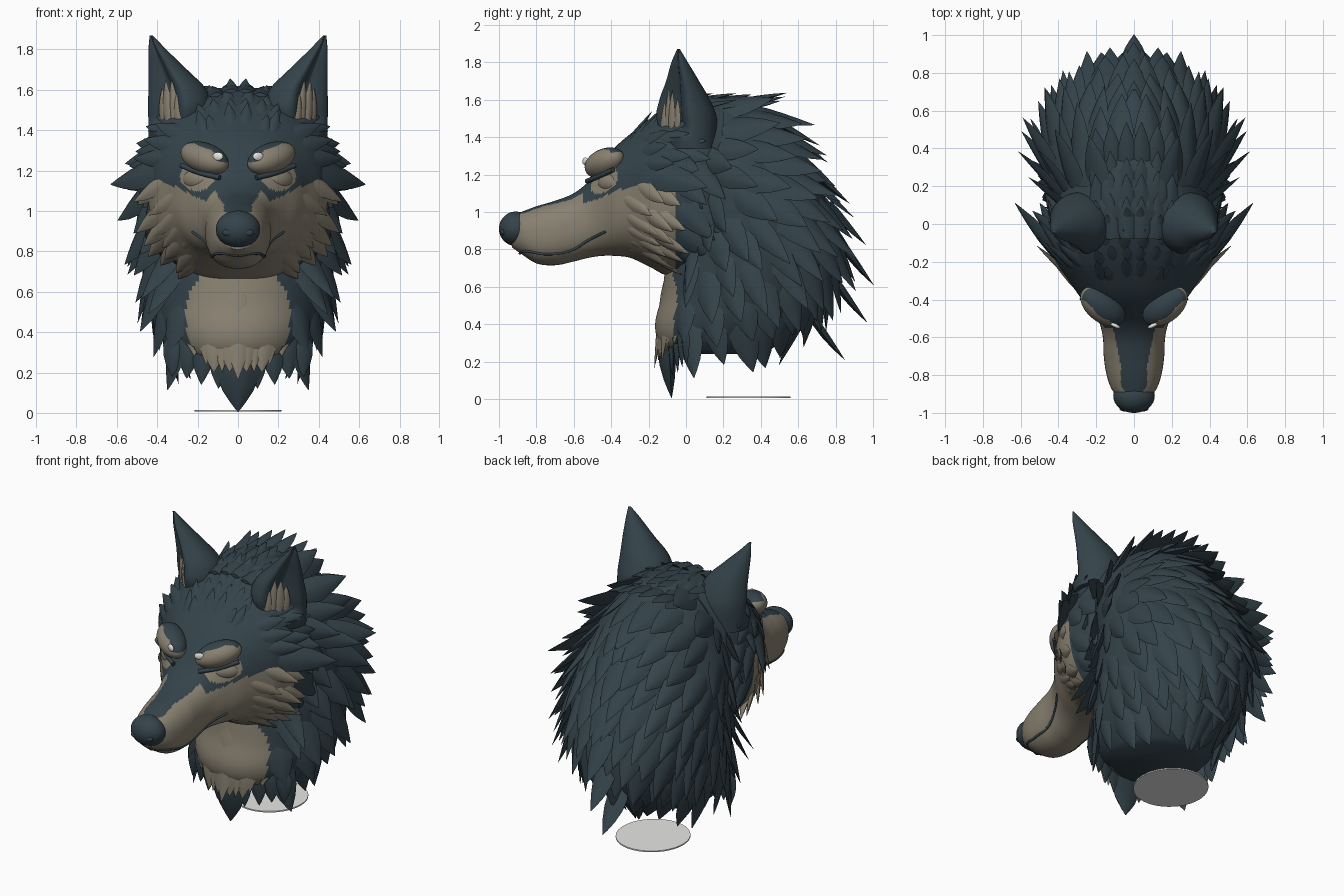
import bpy, bmesh, math, random
from mathutils import Vector as V

random.seed(4)
if bpy.data.objects.get("Cube"):
    bpy.data.objects.remove(bpy.data.objects["Cube"])


def material(name, rgb):
    m = bpy.data.materials.new(name)
    m.use_nodes = True
    m.diffuse_color = (*rgb, 1)
    m.node_tree.nodes["Principled BSDF"].inputs["Base Color"].default_value = (*rgb, 1)
    return m


SLATE = material("slate fur", (0.034, 0.056, 0.069))
CREAM = material("cream fur", (0.25, 0.22, 0.165))
WHITE = material("white", (0.8, 0.8, 0.78))


def finish(name, bm, mats, rule=None):
    bmesh.ops.recalc_face_normals(bm, faces=bm.faces)
    if rule:
        for f in bm.faces:
            f.material_index = rule(f.calc_center_median())
    me = bpy.data.meshes.new(name)
    bm.to_mesh(me)
    bm.free()
    for m in mats:
        me.materials.append(m)
    ob = bpy.data.objects.new(name, me)
    bpy.context.collection.objects.link(ob)
    bpy.ops.object.select_all(action="DESELECT")
    ob.select_set(True)
    bpy.context.view_layer.objects.active = ob
    bpy.ops.object.shade_smooth_by_angle(angle=math.radians(50))


def loft(bm, rings):
    rows = [[bm.verts.new(p) for p in r] for r in rings]
    n = len(rows[0])
    for a, b in zip(rows, rows[1:]):
        for i in range(n):
            bm.faces.new((a[i], a[(i + 1) % n], b[(i + 1) % n], b[i]))
    bm.faces.new(rows[0])
    bm.faces.new(rows[-1])


def sample(table, k):
    """Smoothly interpolate the columns of a table keyed by its first column."""
    last = len(table) - 1
    k = min(max(k, table[0][0]), table[-1][0])
    i = max(j for j in range(last) if table[j][0] <= k)
    a, b = table[i], table[i + 1]
    h = b[0] - a[0]
    t = (k - a[0]) / h

    def slope(j, c):
        p, q = table[max(j - 1, 0)], table[min(j + 1, last)]
        return (q[c] - p[c]) / (q[0] - p[0]) * h
    return [a[c] * (2*t**3 - 3*t*t + 1) + b[c] * (3*t*t - 2*t**3)
            + slope(i, c) * (t**3 - 2*t*t + t) + slope(i + 1, c) * (t**3 - t*t)
            for c in range(1, len(a))]


def spw(v, p=0.85):
    return math.copysign(abs(v) ** p, v)


# Neck: height, front, back, half width
NECK = [(.24, -.06, .42, .26), (.3, -.14, .5, .32), (.4, -.165, .62, .38), (.55, -.13, .74, .43),
        (.7, -.11, .8, .455), (.85, -.08, .82, .47), (1, -.05, .78, .475), (1.15, -.08, .71, .455),
        (1.3, -.12, .62, .39), (1.42, -.12, .54, .33), (1.52, -.08, .45, .25), (1.61, 0, .34, .15)]
# Face: depth, bottom, top, half width
FACE = [(-.93, .81, .98, .07), (-.88, .775, 1, .115), (-.8, .725, 1.03, .145), (-.7, .715, 1.06, .16),
        (-.6, .735, 1.1, .165), (-.52, .755, 1.165, .185), (-.45, .765, 1.26, .23),
        (-.38, .765, 1.345, .29), (-.3, .755, 1.415, .345), (-.2, .71, 1.49, .415),
        (-.1, .66, 1.55, .445), (.05, .66, 1.61, .435), (.2, .7, 1.61, .38)]
CHEEK_LINE = [(-.93, .985), (-.7, 1.02), (-.5, 1.06), (-.35, 1.12), (-.1, 1.15)]


def neck_point(z, a):
    f, b, w = sample(NECK, z)
    return V((w * math.sin(a), (f + b) / 2 - (b - f) / 2 * math.cos(a), z))


def face_point(y, a):
    lo, hi, w = sample(FACE, y)
    return V((w * spw(math.cos(a)), y, (lo + hi) / 2 + (hi - lo) / 2 * spw(math.sin(a))))


def normal(fn, u, a, centre):
    e = 0.01
    n = (fn(u + e, a) - fn(u - e, a)).cross(fn(u, a + e) - fn(u, a - e)).normalized()
    return n if n.dot(fn(u, a) - centre) > 0 else -n


def neck_colour(c):
    return int(c.y < .06 and (c.x / .26) ** 2 + ((c.z - .48) / .29) ** 2 < 1)


def face_colour(c):
    cheek = c.y < -.06 and c.z < sample(CHEEK_LINE, c.y)[0]
    muzzle = c.y < -.55 and abs(c.x) > .07 + .2 * max(0, c.y + .75)
    eye = c.y < -.3 and ((abs(c.x) - .2) / .085) ** 2 + ((c.z - 1.17) / .07) ** 2 < 1
    return int(cheek or muzzle or eye)


def steps(lo, hi, n):
    return [lo + (hi - lo) * i / n for i in range(n + 1)]


turn = [math.tau * i / 128 for i in range(128)]
bm = bmesh.new()
loft(bm, [[neck_point(z, a) for a in turn] for z in steps(.24, 1.61, 60)])
finish("neck", bm, [SLATE, CREAM], neck_colour)
bm = bmesh.new()
loft(bm, [[face_point(y, a) for a in turn] for y in steps(-.93, .2, 110)])
finish("face", bm, [SLATE, CREAM], face_colour)


# Fur tufts: curved, tapering leaves with a raised middle
def tuft(bm, p, d, n, length, width, lift=.25, thick=.4):
    d = d.normalized()
    n = (n - d * n.dot(d)).normalized()
    s = d.cross(n)
    rings = []
    for t, w in ((0, .7), (.2, 1), (.45, .92), (.7, .62), (.88, .28), (1, .02)):
        c = p + d * length * t + n * length * lift * t ** 1.4
        rings.append([c + s * width * w * u + n * width * thick * w * v for u, v in
                      ((-1, 0), (-.5, .75), (0, 1), (.5, .75), (1, 0), (0, -.6))])
    loft(bm, rings)


def pair(bm, p, d, n, *shape):
    for sx in (1, -1):
        tuft(bm, *[V((v.x * sx, v.y, v.z)) for v in (p, d, n)], *shape)


def jitter(v, r):
    return v + random.uniform(-r, r)


# Mane: rows that sweep back at the crown and hang lower down
bm = bmesh.new()
for row, z0 in enumerate(steps(.43, 1.54, 10)):
    count = 9 if z0 < 1.35 else 7
    for i in range(count):
        a = math.pi * (i + (.25 if row % 2 else .75)) / count
        z, a = jitter(z0, .03), jitter(a, .07)
        p = neck_point(z, a)
        if (p.y < 0 and z > .68) or (p.y < 0 and p.x < .27) or (p.y < .13 and z > 1.3):
            continue
        n = normal(neck_point, z, a, V((0, .3, z - .1)))
        w = (z - .4) / 1.2
        flow = V((0, .25 + 1.1 * w * w, w - 1))
        size, lift = (.26, .2) if z < .6 else (.3, .27)
        pair(bm, p - n * .02, flow - n * flow.dot(n), n, jitter(size, .04), jitter(.074, .012), jitter(lift, .07), .35)
for z in steps(.45, 1.45, 5):
    p, n = neck_point(z, math.pi), V((0, 1, .2))
    tuft(bm, p, V((0, .3 + .5 * max(0, z - .9), -.8)), n, .29, .07, .3)
for y in (-.08, .04, .16, .3):
    for x in (.035, .11, .18):
        pair(bm, V((x, y, 1.6 - x * .25)), V((x * .5, 1, .03)), V((x, 0, 1)), jitter(.22, .03), .05, .16)
finish("mane_fur", bm, [SLATE])

# Pointed fur below the chest
bm = bmesh.new()
tuft(bm, V((0, -.1, .34)), V((0, .13, -1)), V((0, -1, 0)), .335, .12, .06, .5)
for x, drop in ((.09, .25), (.17, .23), (.24, .2), (.31, .19)):
    pair(bm, V((x, -.11 + x * .35, .37)), V((x * .25, .08, -1)), V((x, -1, 0)), drop, .06, .05)
finish("chest_point_fur", bm, [SLATE])

# Cream bib locks, rising out of the chest
bm = bmesh.new()
tuft(bm, V((0, -.09, .66)), V((0, -.1, -1)), V((0, -1, 0)), .5, .09, .06, .35)
for x, z, size in ((.075, .62, .42), (.15, .58, .34), (.21, .52, .24), (.04, .48, .28), (.115, .44, .24)):
    y = -.1 + x * x * 1.7 - (.62 - z) * .12
    pair(bm, V((x, y, z)), V((x * .1, -.07, -1)), V((x, -1, 0)), size, .07, .05, .35)
finish("bib_fur", bm, [CREAM])


def face_tufts(bm, ys, angles, flow, length, width, lift):
    for j, y0 in enumerate(ys):
        for deg in angles:
            a, y = math.radians(jitter(deg + 5 * (j % 2), 3)), jitter(y0, .015)
            n = normal(face_point, y, a, V((0, y + .15, 1.05)))
            f = V(flow)
            pair(bm, face_point(y, a) - n * .014, f - n * f.dot(n), n, jitter(length, .03), width, lift)


# Cheek fur
bm = bmesh.new()
face_tufts(bm, (-.33, -.25, -.18), (-62, -45, -29, -14, 2), (.35, .75, -.42), .215, .044, .12)
finish("cheek_fur", bm, [CREAM])

# Temple, cheek flap and forehead fur
bm = bmesh.new()
face_tufts(bm, (-.24, -.15, -.05), (24, 36, 48), (.3, .85, -.15), .2, .045, .12)
face_tufts(bm, (-.3, -.22, -.14, -.05), (62, 73, 84), (.1, 1, .6), .14, .036, .22)
face_tufts(bm, (-.04, .04), (-58, -42, -26, -10, 6), (.2, .6, -.6), .25, .065, .22)
pair(bm, V((.36, -.2, 1.21)), V((.26, .31, -.08)), V((.7, -.5, .4)), .42, .085, .02)
pair(bm, V((.36, -.1, 1.27)), V((.2, .2, -.06)), V((.7, -.4, .5)), .25, .07, .03)
finish("temple_fur", bm, [SLATE])

# Ears: cones hollowed on the front outer side
EAR = [(1.34, .3, .03, .14, .13), (1.5, .29, 0, .162, .165), (1.6, .302, -.01, .147, .138),
       (1.7, .35, -.02, .098, .09), (1.8, .4, -.035, .045, .045), (1.87, .43, -.04, .008, .008)]
for side, sx in (("left", 1), ("right", -1)):
    bm = bmesh.new()
    rings = []
    for z in steps(1.34, 1.87, 28):
        cx, cy, rx, ry = sample(EAR, z)
        ring = []
        for a in turn:
            gap = abs((a - math.radians(-46) + math.pi) % math.tau - math.pi)
            k = 1 - .72 * math.exp(-(gap / .72) ** 4) * min(1, max(0, (z - 1.4) / .06))
            ring.append((sx * (cx + rx * k * math.cos(a)), cy + ry * k * math.sin(a), z))
        rings.append(ring)
    loft(bm, rings)
    finish(side + "_ear", bm, [SLATE])
bm = bmesh.new()
for x, y, z, size in ((.295, -.12, 1.44, .14), (.315, -.1, 1.44, .21), (.345, -.08, 1.45, .2), (.365, -.05, 1.45, .16)):
    pair(bm, V((x, y, z)), V((.02, .1, 1)), V((.6, -.8, 0)), size, .03, .08)
finish("inner_ear_fur", bm, [CREAM])


def blob(name, loc, size, mat, yaw=0, tilt=0):
    bpy.ops.mesh.primitive_uv_sphere_add(segments=48, ring_count=24, location=loc, rotation=(0, tilt, yaw))
    ob = bpy.context.object
    ob.name, ob.scale = name, size
    ob.data.materials.append(mat)
    bpy.ops.object.shade_smooth()
    return ob


def tube(name, points, radius, mat):
    cu = bpy.data.curves.new(name, "CURVE")
    cu.dimensions, cu.bevel_depth, cu.use_fill_caps = "3D", radius, True
    sp = cu.splines.new("BEZIER")
    sp.bezier_points.add(len(points) - 1)
    for b, p in zip(sp.bezier_points, points):
        b.co, b.handle_left_type, b.handle_right_type = p, "AUTO", "AUTO"
    cu.materials.append(mat)
    bpy.context.collection.objects.link(bpy.data.objects.new(name, cu))


def lip_point(y, z):
    lo, hi, w = sample(FACE, y)
    s = min(1, abs((z - (lo + hi) / 2) / ((hi - lo) / 2))) ** (1 / .85)
    return w * spw(math.sqrt(1 - s * s))


# Nose, brows, eyes and mouth
blob("nose", (0, -.91, .91), (.11, .09, .092), SLATE)
for side, sx in (("left", 1), ("right", -1)):
    blob(side + "_nostril", (sx * .052, -.978, .893), (.024, .014, .018), SLATE)
    brow = blob(side + "_brow", (sx * .165, -.435, 1.262), (.14, .085, .075), CREAM, sx * .66, -sx * .3)
    brow.data.materials.append(SLATE)
    for f in brow.data.polygons:
        f.material_index = int(f.center.z > .8 or (f.center.z > .3 and f.center.y > -.45))
    blob(side + "_lower_eyelid", (sx * .205, -.412, 1.155), (.08, .042, .05), CREAM, sx * .66)
    blob(side + "_brow_highlight", (sx * .1, -.538, 1.27), (.029, .011, .021), WHITE, sx * .45)
    tube(side + "_eye_slit", [(sx * .09, -.53, 1.165), (sx * .19, -.468, 1.19), (sx * .28, -.39, 1.225)], .013, SLATE)
    path = [(-.86, .79), (-.75, .775), (-.62, .792), (-.52, .85), (-.43, .895)]
    tube(side + "_lip", [(0, -.888, .778)] + [(sx * lip_point(y, z), y, z) for y, z in path], .007, SLATE)

# Thin base disc
bpy.ops.mesh.primitive_cylinder_add(vertices=48, radius=1, depth=1, location=(0, .335, .01))
disc = bpy.context.object
disc.name, disc.scale = "base_disc", (.215, .225, .008)
disc.data.materials.append(WHITE)
